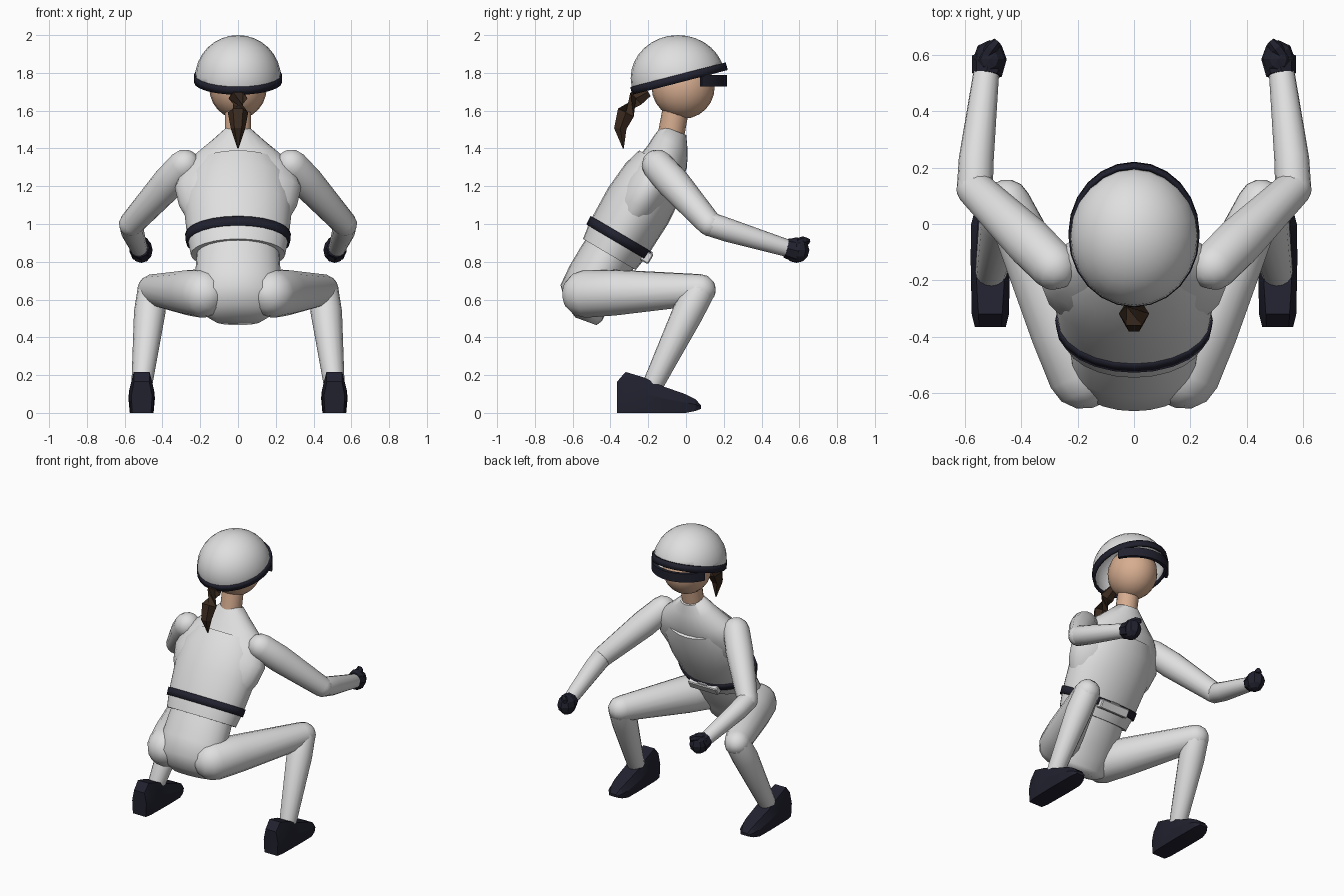
import bpy, bmesh, math
from mathutils import Vector, Matrix

if "Cube" in bpy.data.objects:
    bpy.data.objects.remove(bpy.data.objects["Cube"])


def material(name, rgb):
    m = bpy.data.materials.new(name)
    m.diffuse_color = (*rgb, 1)
    m.use_nodes = True
    m.node_tree.nodes["Principled BSDF"].inputs["Base Color"].default_value = m.diffuse_color
    return m


WHITE = material("suit_white", (0.74, 0.74, 0.74))
NAVY = material("dark_navy", (0.015, 0.015, 0.028))
SKIN = material("skin", (0.68, 0.42, 0.28))
HAIR = material("brown_hair", (0.045, 0.024, 0.014))


def finish(bm, name, mat, mirror=False, angle=40, thick=0):
    bmesh.ops.recalc_face_normals(bm, faces=bm.faces)
    me = bpy.data.meshes.new(name)
    bm.to_mesh(me)
    bm.free()
    ob = bpy.data.objects.new(name, me)
    bpy.context.collection.objects.link(ob)
    me.materials.append(mat)
    if thick:
        s = ob.modifiers.new("Thickness", 'SOLIDIFY')
        s.thickness = thick
        s.offset = -1
    if mirror:
        ob.modifiers.new("Mirror", 'MIRROR')
    bpy.ops.object.select_all(action='DESELECT')
    ob.select_set(True)
    bpy.context.view_layer.objects.active = ob
    if angle:
        bpy.ops.object.shade_smooth_by_angle(angle=math.radians(angle))
    return ob


def skin_rings(rings, caps=True, closed=True):
    """Bridge rings of equal point count."""
    bm = bmesh.new()
    vs = [[bm.verts.new(p) for p in r] for r in rings]
    n = len(vs[0])
    for a, b in zip(vs, vs[1:]):
        for i in range(n if closed else n - 1):
            j = (i + 1) % n
            bm.faces.new((a[i], a[j], b[j], b[i]))
    if caps:
        bm.faces.new(vs[0])
        bm.faces.new(vs[-1])
    return bm


def tilted_ring(y, z, hw, d, tilt, n=24):
    """Ellipse in a plane turned about x by tilt degrees."""
    t = math.radians(tilt)
    out = []
    for i in range(n):
        a = 2 * math.pi * i / n
        s = d * math.sin(a)
        out.append((hw * math.cos(a), y + s * math.cos(t), z + s * math.sin(t)))
    return out


def body(name, mat, secs, caps=True, thick=0, **kw):
    return finish(skin_rings([tilted_ring(*s) for s in secs], caps), name, mat, thick=thick, **kw)


def limb(name, mat, path, mirror=True, n=16, round_ends=True, angle=60):
    """Round tapered limb through (x, y, z, radius) stations."""
    pts = [(Vector(p[:3]), p[3]) for p in path]
    d0 = (pts[1][0] - pts[0][0]).normalized()
    d1 = (pts[-1][0] - pts[-2][0]).normalized()
    if round_ends:
        steps = [math.radians(a) for a in (80, 55, 28)]
        (p0, r0), (p1, r1) = pts[0], pts[-1]
        head = [(p0 - d0 * r0 * math.sin(a), r0 * math.cos(a)) for a in steps]
        tail = [(p1 + d1 * r1 * math.sin(a), r1 * math.cos(a)) for a in reversed(steps)]
        pts = head + pts + tail
    rings = []
    for i, (p, r) in enumerate(pts):
        t = (pts[min(i + 1, len(pts) - 1)][0] - pts[max(i - 1, 0)][0]).normalized()
        side = t.cross(Vector((0.0, 0.3, 1.0)) if abs(t.z) < 0.8 else Vector((0, 1, 0))).normalized()
        up = side.cross(t)
        rings.append([p + r * (math.cos(a) * side + math.sin(a) * up)
                      for a in (2 * math.pi * k / n for k in range(n))])
    return finish(skin_rings(rings), name, mat, mirror, angle)


def ball(name, mat, c, r, u=20, v=12, mirror=False, angle=60, cut=None):
    bm = bmesh.new()
    bmesh.ops.create_uvsphere(bm, u_segments=u, v_segments=v, radius=1)
    bmesh.ops.transform(bm, matrix=Matrix.Translation(c) @ Matrix.Diagonal((*r, 1)), verts=bm.verts)
    if cut:
        bmesh.ops.bisect_plane(bm, geom=bm.verts[:] + bm.edges[:] + bm.faces[:],
                               plane_co=cut[0], plane_no=cut[1], clear_inner=True)
    return finish(bm, name, mat, mirror, angle, 0.012 if cut else 0)


# Spine frame: leaning forward, t runs along the back from the belt
LEAN = -30.5


def spine(t, hw, d, tilt=LEAN):
    return (-0.355 + 0.51 * t, 0.925 + 0.86 * t, hw, d, tilt)


# Torso
body("jacket", WHITE, [spine(-0.10, 0.25, 0.162), spine(0.0, 0.268, 0.178),
                       spine(0.2, 0.288, 0.185), spine(0.36, 0.275, 0.172),
                       spine(0.455, 0.22, 0.145)])
body("shoulders", WHITE, [spine(0.12, 0.27, 0.12), spine(0.2, 0.312, 0.145),
                          spine(0.31, 0.335, 0.145), spine(0.42, 0.30, 0.132),
                          spine(0.50, 0.235, 0.12, -28), (-0.078, 1.435, 0.14, 0.095, -25),
                          (-0.062, 1.495, 0.075, 0.068, -21)], angle=50)
body("belt", NAVY, [spine(-0.025, 0.276, 0.186), spine(0.025, 0.28, 0.189)], caps=False, thick=0.02)
body("pelvis", WHITE, [spine(-0.04, 0.215, 0.145), spine(-0.14, 0.222, 0.15),
                       spine(-0.26, 0.228, 0.15), spine(-0.36, 0.22, 0.14, -26),
                       (-0.54, 0.53, 0.19, 0.105, -24), (-0.53, 0.485, 0.12, 0.06, -20)], angle=60)

# Buckle and lower jacket tab at the front
def slab(name, mat, c, size, tilt, bev=0.006):
    bm = bmesh.new()
    bmesh.ops.create_cube(bm, size=1)
    m = Matrix.Translation(c) @ Matrix.Rotation(math.radians(tilt), 4, 'X') @ Matrix.Diagonal((*size, 1))
    bmesh.ops.transform(bm, matrix=m, verts=bm.verts)
    bmesh.ops.bevel(bm, geom=bm.edges[:], offset=bev, segments=1, affect='EDGES')
    return finish(bm, name, mat, angle=0)


slab("buckle", WHITE, (0, -0.193, 0.829), (0.07, 0.012, 0.055), LEAN, 0.003)
slab("front_tab", WHITE, (0, -0.225, 0.835), (0.22, 0.09, 0.06), LEAN)

# Arms
limb("upper_arm", WHITE, [(0.285, -0.15, 1.31, 0.085), (0.37, -0.065, 1.215, 0.088),
                          (0.565, 0.125, 1.0, 0.066)])
limb("forearm", WHITE, [(0.565, 0.125, 1.0, 0.064), (0.56, 0.23, 0.965, 0.062),
                        (0.523, 0.55, 0.868, 0.045)])

# Gloves: fist, cuff and thumb
ball("glove_fist", NAVY, (0.512, 0.585, 0.862), (0.06, 0.068, 0.068), 8, 6, True, 0)
limb("glove_cuff", NAVY, [(0.522, 0.53, 0.873, 0.053), (0.514, 0.59, 0.858, 0.062)],
     n=8, round_ends=False, angle=0)
limb("glove_thumb", NAVY, [(0.535, 0.585, 0.9, 0.022), (0.505, 0.625, 0.912, 0.024),
                           (0.485, 0.648, 0.908, 0.016)], n=6, round_ends=False, angle=0)

# Legs
limb("thigh", WHITE, [(0.18, -0.53, 0.63, 0.127), (0.25, -0.37, 0.637, 0.122),
                      (0.45, 0.075, 0.652, 0.083)])
limb("shin", WHITE, [(0.452, 0.075, 0.65, 0.08), (0.468, 0.01, 0.53, 0.083),
                     (0.508, -0.17, 0.16, 0.056)])

# Boots: sections from heel to toe as (y, bottom, top, half width, top half width)
boot_x = 0.51
rings = []
for y, b, t, w, tw in [(-0.365, 0.0, 0.165, 0.055, 0.04), (-0.32, 0.0, 0.217, 0.066, 0.042),
                       (-0.225, 0.0, 0.188, 0.068, 0.048), (-0.12, 0.0, 0.14, 0.07, 0.05),
                       (0.0, 0.0, 0.098, 0.068, 0.045), (0.05, 0.01, 0.072, 0.055, 0.035),
                       (0.08, 0.022, 0.04, 0.032, 0.022)]:
    m = b + (t - b) * 0.55
    rings.append([(boot_x + sx * k, y, z) for sx, k, z in
                  [(-1, w * 0.9, b), (1, w * 0.9, b), (1, w, m), (1, tw, t), (-1, tw, t), (-1, w, m)]])
finish(skin_rings(rings), "boot", NAVY, True, 20)

# Head and neck
limb("neck", SKIN, [(0, -0.085, 1.44, 0.07), (0, -0.05, 1.63, 0.07)], mirror=False, round_ends=False)
ball("head", SKIN, (0, -0.015, 1.725), (0.153, 0.167, 0.168))

# Helmet shell cut by a tilted plane, with a dark rim
RIM = 14.5
rt = math.radians(RIM)
ball("helmet", WHITE, (0, -0.043, 1.772), (0.228, 0.25, 0.228), 24, 16,
     cut=((0, -0.035, 1.765), (0, -math.sin(rt), math.cos(rt))))
up = Vector((0, -math.sin(rt), math.cos(rt)))
body("helmet_rim", NAVY, [(-0.037 + up.y * h, 1.77 + up.z * h, 0.233, 0.261, RIM)
                          for h in (-0.021, 0.021)], caps=False, thick=0.016)

# Visor: curved strip under the front of the rim
arc = [math.radians(a) for a in range(26, 155, 8)]
rings = [[(r * 1.0 * math.cos(a), -0.02 + (r + 0.01) * math.sin(a), z) for r, z in
          [(0.205, 1.728), (0.228, 1.728), (0.228, 1.788), (0.205, 1.788)]] for a in arc]
finish(skin_rings(rings), "visor", NAVY, angle=30)

# Ponytail
limb("ponytail", HAIR, [(0, -0.20, 1.70, 0.03), (0, -0.265, 1.665, 0.05), (0, -0.318, 1.59, 0.054),
                        (0, -0.348, 1.505, 0.038), (0, -0.332, 1.40, 0.003)],
     mirror=False, n=6, round_ends=False, angle=20)
